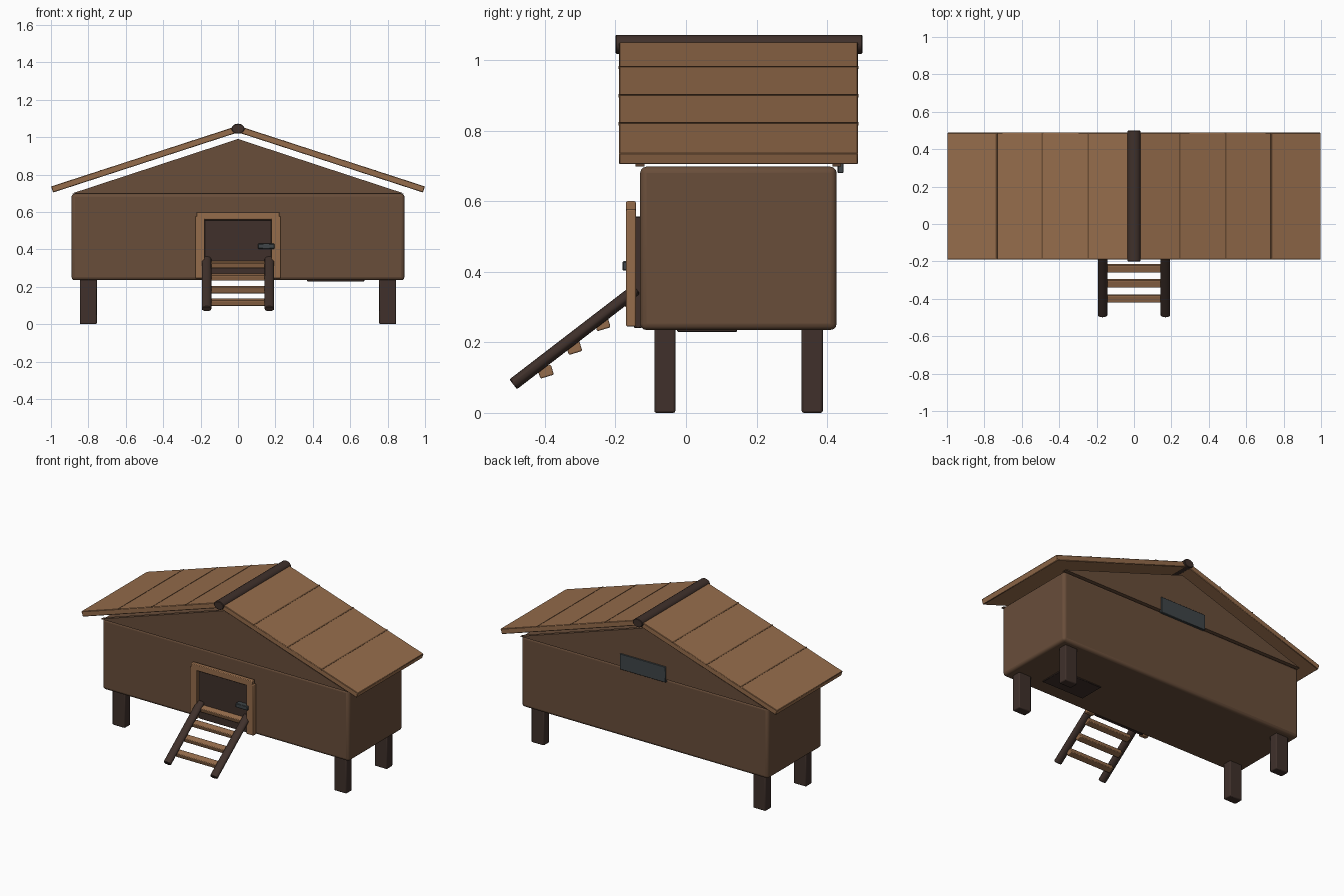
import bpy, bmesh, math
from mathutils import Vector, Matrix

if "Cube" in bpy.data.objects:
    bpy.data.objects.remove(bpy.data.objects["Cube"])


def material(name, rgb):
    m = bpy.data.materials.new(name)
    m.diffuse_color = (*rgb, 1)
    m.use_nodes = True
    m.node_tree.nodes["Principled BSDF"].inputs["Base Color"].default_value = m.diffuse_color
    return m


BODY = material("brown_wood", (0.14, 0.075, 0.042))
PLANK = material("light_wood", (0.30, 0.15, 0.07))
SEAM = material("seam_wood", (0.15, 0.075, 0.035))
DARK = material("dark_wood", (0.05, 0.03, 0.024))
METAL = material("dark_metal", (0.05, 0.06, 0.065))


def finish(name, bm, mat, bevel=0.0, segments=2):
    mesh = bpy.data.meshes.new(name)
    bmesh.ops.recalc_face_normals(bm, faces=bm.faces)
    bm.to_mesh(mesh)
    bm.free()
    mesh.materials.append(mat)
    ob = bpy.data.objects.new(name, mesh)
    bpy.context.collection.objects.link(ob)
    if bevel:
        b = ob.modifiers.new("Bevel", "BEVEL")
        b.width, b.segments, b.limit_method = bevel, segments, "ANGLE"
    bpy.ops.object.select_all(action="DESELECT")
    ob.select_set(True)
    bpy.context.view_layer.objects.active = ob
    bpy.ops.object.shade_smooth_by_angle(angle=math.radians(35))
    return ob


def box(name, lo, hi, mat, bevel=0.0, segments=2, tilt=0.0):
    lo, hi = Vector(lo), Vector(hi)
    bm = bmesh.new()
    bmesh.ops.create_cube(bm, size=1, matrix=Matrix.Translation((lo + hi) / 2)
                          @ Matrix.Rotation(tilt, 4, "X")
                          @ Matrix.Diagonal((*(hi - lo), 1)))
    return finish(name, bm, mat, bevel, segments)


def extrude_y(name, profile, y0, y1, mat, bevel=0.0):
    bm = bmesh.new()
    face = bm.faces.new([bm.verts.new((x, y0, z)) for x, z in profile])
    new = bmesh.ops.extrude_face_region(bm, geom=[face])["geom"]
    bmesh.ops.translate(bm, vec=(0, y1 - y0, 0),
                        verts=[v for v in new if isinstance(v, bmesh.types.BMVert)])
    return finish(name, bm, mat, bevel, 1)


def rod(name, a, b, rx, rz, mat, sides):
    # elliptical cylinder lying in the y-z plane
    a, b = Vector(a), Vector(b)
    d = b - a
    rot = Matrix.Rotation(math.atan2(-d.y, d.z), 4, "X")
    bm = bmesh.new()
    bmesh.ops.create_cone(bm, cap_ends=True, segments=sides, radius1=1, radius2=1, depth=d.length,
                          matrix=Matrix.Translation((a + b) / 2) @ rot @ Matrix.Diagonal((rx, rz, 1, 1)))
    return finish(name, bm, mat, 0.003, 1)


# House body and legs
box("body", (-0.89, -0.13, 0.235), (0.89, 0.427, 0.698), BODY, 0.018, 3)
for sx, side in ((-1, "left"), (1, "right")):
    for y, end in ((-0.06, "front"), (0.358, "back")):
        x = sx * 0.80
        box(f"{end}_{side}_leg", (x - 0.045, y - 0.03, 0), (x + 0.045, y + 0.03, 0.26), DARK, 0.006)

# Gable panels
for name, y in (("front_gable", -0.1305), ("back_gable", 0.4275)):
    extrude_y(name, [(-0.89, 0.698), (0.89, 0.698), (0, 0.99)], y - 0.0125, y + 0.0125, BODY)

# Roof slabs with plank seams
top, slope = 1.061, 0.325
angle = math.atan(slope)
nx, nz = math.sin(angle), math.cos(angle)
for s, side in ((-1, "left"), (1, "right")):
    def strip(x0, x1, up, down):
        pts = [(x0, up), (x1, up), (x1, -down), (x0, -down)]
        return [(s * (x + nx * h), top - slope * x + nz * h) for x, h in pts]
    extrude_y(f"{side}_roof", strip(0.0, 0.999, 0, 0.034), -0.19, 0.488, PLANK, 0.003)
    for i in (1, 2, 3):
        c = 0.245 * i
        extrude_y(f"{side}_roof_seam_{i}", strip(c - 0.004, c + 0.004, 0.0015, 0.006), -0.191, 0.489, SEAM)
rod("roof_ridge", (0, -0.2, 1.045), (0, 0.5, 1.045), 0.035, 0.027, DARK, 16)

# Door, frame and latch
box("door", (-0.18, -0.147, 0.24), (0.18, -0.125, 0.557), DARK, 0.003, 1)
for s, side in ((-1, "left"), (1, "right")):
    xs = sorted((s * 0.178, s * 0.23))
    box(f"{side}_door_post", (xs[0], -0.17, 0.245), (xs[1], -0.142, 0.577), PLANK, 0.004)
box("door_lintel", (-0.222, -0.17, 0.56), (0.222, -0.142, 0.60), PLANK, 0.004)
box("door_latch", (0.107, -0.18, 0.403), (0.195, -0.145, 0.43), METAL, 0.003, 1)

# Ladder
for s, side in ((-1, "left"), (1, "right")):
    rod(f"{side}_ladder_rail", (s * 0.168, -0.49, 0.081), (s * 0.168, -0.14, 0.35), 0.026, 0.0175, DARK, 16)
for i in range(4):
    y, z = -0.398 + 0.0805 * i, 0.117 + 0.0672 * i
    box(f"ladder_rung_{i + 1}", (-0.16, y - 0.02, z - 0.015), (0.16, y + 0.02, z + 0.015), PLANK,
        0.004, 2, math.radians(17))

# Back vent and floor hatch
box("back_vent", (-0.165, 0.43, 0.68), (0.165, 0.447, 0.782), METAL, 0.002, 1)
box("floor_hatch", (0.37, -0.025, 0.229), (0.675, 0.145, 0.245), DARK, 0.003, 1)
